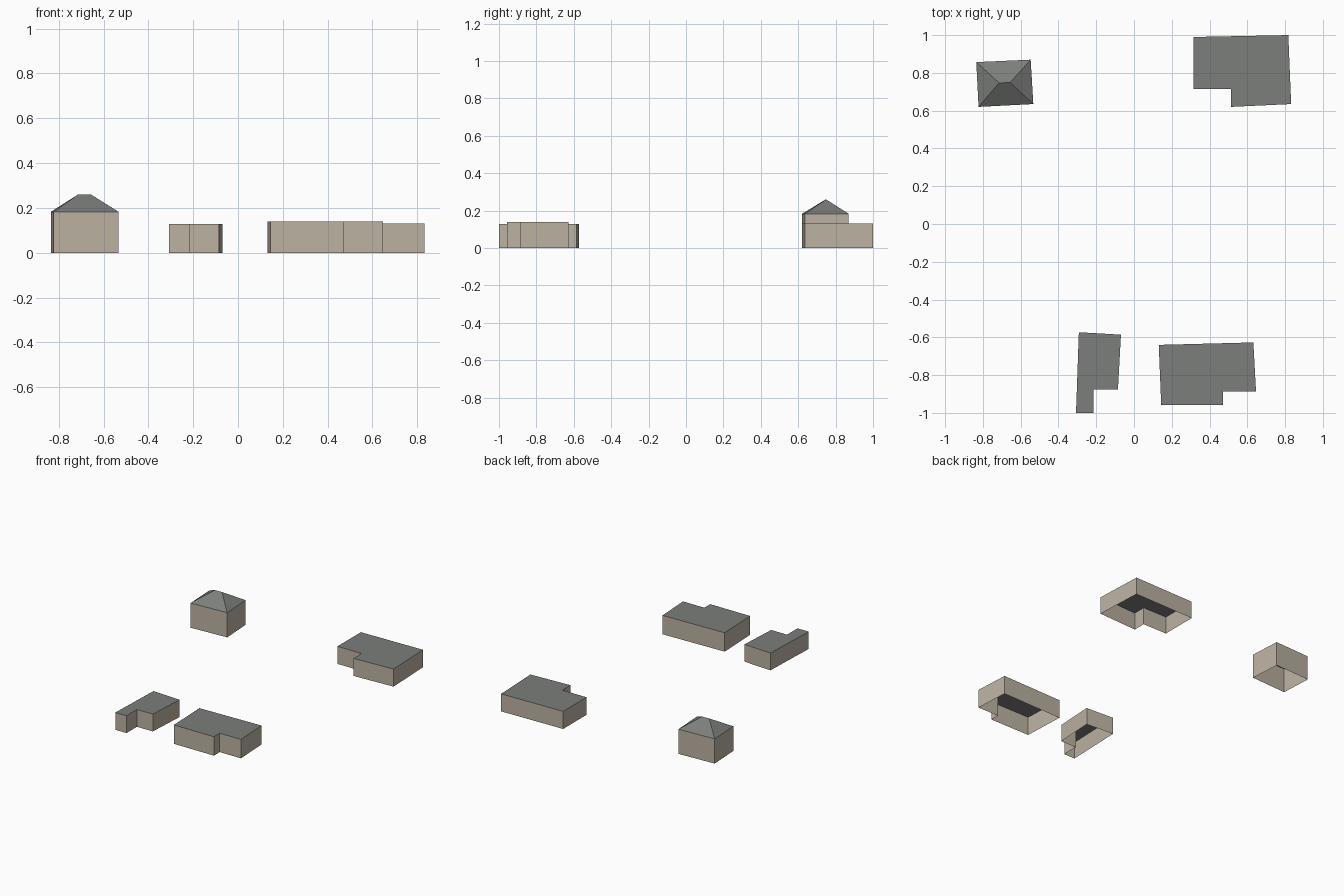
import bpy
import bmesh

# Remove the default object
default_cube = bpy.data.objects.get("Cube")
if default_cube:
    bpy.data.objects.remove(default_cube, do_unlink=True)


def make_material(name, colour):
    material = bpy.data.materials.new(name)
    material.use_nodes = True
    material.diffuse_color = colour
    shader = next(n for n in material.node_tree.nodes if n.type == "BSDF_PRINCIPLED")
    shader.inputs["Base Color"].default_value = colour
    shader.inputs["Roughness"].default_value = 0.9
    return material


WALL = make_material("warm beige wall", (0.51, 0.45, 0.37, 1))
ROOF = make_material("dark grey roof", (0.20, 0.21, 0.20, 1))


def make_object(name, bm, materials):
    mesh = bpy.data.meshes.new(name)
    bm.to_mesh(mesh)
    bm.free()
    for material in materials:
        mesh.materials.append(material)
    building = bpy.data.objects.new(name, mesh)
    bpy.context.scene.collection.objects.link(building)
    return building


def raise_walls(bm, footprint, height):
    """Build a ring of walls on an anticlockwise footprint; return the eave vertices."""
    base = [bm.verts.new((x, y, 0)) for x, y in footprint]
    eave = [bm.verts.new((x, y, height)) for x, y in footprint]
    count = len(base)
    for i in range(count):
        j = (i + 1) % count
        bm.faces.new((base[i], base[j], eave[j], eave[i]))
    return eave


def add_roof_face(bm, verts):
    bm.faces.new(verts).material_index = 1


def flat_roof_building(name, footprint, height):
    bm = bmesh.new()
    add_roof_face(bm, raise_walls(bm, footprint, height))
    return make_object(name, bm, (WALL, ROOF))


def hip_roof_building(name, footprint, height, ridge, ridge_height):
    """Footprint runs front left, front right, back right, back left in plan."""
    bm = bmesh.new()
    front_a, front_b, back_b, back_a = raise_walls(bm, footprint, height)
    ridge_a, ridge_b = [bm.verts.new((x, y, ridge_height)) for x, y in ridge]
    add_roof_face(bm, (front_a, front_b, ridge_b, ridge_a))
    add_roof_face(bm, (front_b, back_b, ridge_b))
    add_roof_face(bm, (back_b, back_a, ridge_a, ridge_b))
    add_roof_face(bm, (back_a, front_a, ridge_a))
    return make_object(name, bm, (WALL, ROOF))


# Small house with a hipped roof
hip_roof_building(
    "hip_roof_house",
    [(-0.823, 0.62), (-0.533, 0.635), (-0.547, 0.87), (-0.835, 0.857)],
    0.183,
    [(-0.714, 0.747), (-0.656, 0.749)],
    0.26,
)

# Large building at the back, notched at one front corner
flat_roof_building(
    "back_building",
    [(0.315, 0.715), (0.513, 0.715), (0.513, 0.62),
     (0.832, 0.635), (0.817, 1), (0.315, 0.99)],
    0.13,
)

# Narrow building at the front with a slim wing
flat_roof_building(
    "narrow_front_building",
    [(-0.307, -1), (-0.215, -1), (-0.215, -0.877),
     (-0.085, -0.877), (-0.069, -0.586), (-0.292, -0.573)],
    0.128,
)

# Wide building at the front, notched at one front corner
flat_roof_building(
    "wide_front_building",
    [(0.144, -0.957), (0.472, -0.957), (0.472, -0.888),
     (0.646, -0.888), (0.632, -0.627), (0.131, -0.64)],
    0.14,
)
